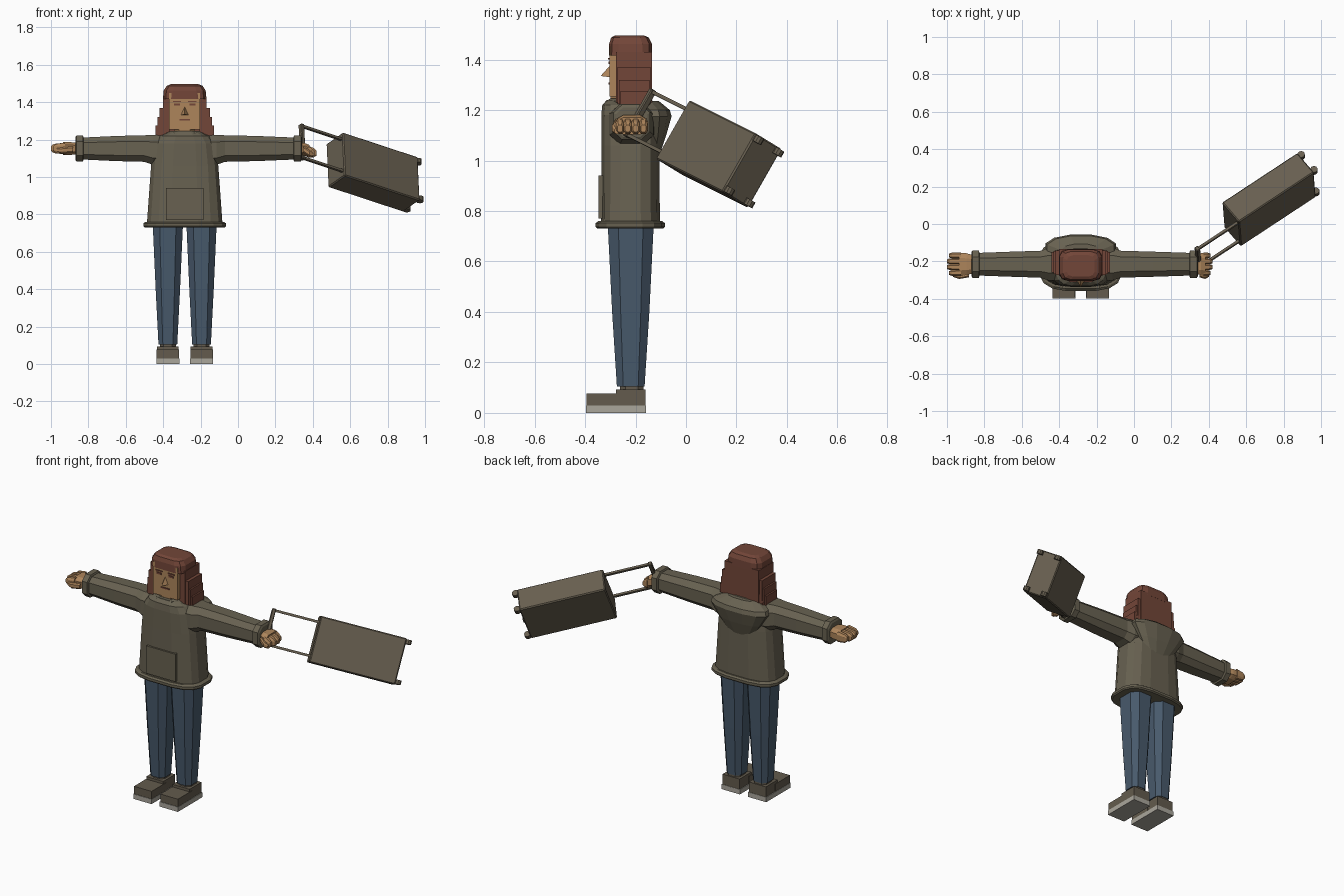
import bpy, bmesh
from math import cos, sin, pi, copysign
from mathutils import Matrix, Vector

if "Cube" in bpy.data.objects:
    bpy.data.objects.remove(bpy.data.objects["Cube"])

CX, CY = -0.285, -0.22   # body axis


def material(name, rgb):
    m = bpy.data.materials.new(name)
    m.use_nodes = True
    col = (*rgb, 1)
    m.diffuse_color = col
    m.node_tree.nodes["Principled BSDF"].inputs["Base Color"].default_value = col
    return m


JACKET = material("olive cloth", (0.138, 0.121, 0.082))
CASE = material("taupe case", (0.138, 0.115, 0.080))
SHOE = material("taupe shoe", (0.125, 0.105, 0.075))
JEANS = material("blue denim", (0.065, 0.102, 0.150))
HAIR = material("auburn hair", (0.171, 0.061, 0.040))
SKIN = material("tan skin", (0.42, 0.235, 0.105))
SOLE = material("pale rubber", (0.40, 0.38, 0.33))


def finish(name, bm, mat):
    bmesh.ops.recalc_face_normals(bm, faces=bm.faces)
    me = bpy.data.meshes.new(name)
    bm.to_mesh(me)
    bm.free()
    me.materials.append(mat)
    ob = bpy.data.objects.new(name, me)
    bpy.context.collection.objects.link(ob)
    return ob


def box(name, lo, hi, mat, frame=Matrix(), bevel=0):
    lo, hi = Vector(lo), Vector(hi)
    bm = bmesh.new()
    size = Matrix.Diagonal((*(hi - lo), 1))
    bmesh.ops.create_cube(bm, size=1, matrix=frame @ Matrix.Translation((lo + hi) / 2) @ size)
    if bevel:
        bmesh.ops.bevel(bm, geom=bm.edges[:], offset=bevel, segments=1, affect='EDGES')
    return finish(name, bm, mat)


def loft(name, rings, mat, sides=8, square=0.7, axis='z', phase=0.5):
    """Each ring is (position, centre_a, centre_b, radius_a, radius_b)."""
    bm = bmesh.new()
    loops = []
    for p, ca, cb, ra, rb in rings:
        loop = []
        for i in range(sides):
            t = 2 * pi * (i + phase) / sides
            a = ca + ra * copysign(abs(cos(t)) ** square, cos(t))
            b = cb + rb * copysign(abs(sin(t)) ** square, sin(t))
            loop.append(bm.verts.new((a, b, p) if axis == 'z' else (p, a, b)))
        loops.append(loop)
    for u, v in zip(loops, loops[1:]):
        for i in range(sides):
            j = (i + 1) % sides
            bm.faces.new((u[i], u[j], v[j], v[i]))
    bm.faces.new(loops[0])
    bm.faces.new(loops[-1])
    return finish(name, bm, mat)


# Legs and shoes
for side, s in (("right", -1), ("left", 1)):
    x = CX + s * 0.09
    loft(side + "_trouser_leg", [(0.105, x, -0.219, 0.053, 0.058), (0.40, x, -0.219, 0.069, 0.078),
                                 (0.76, x, -0.219, 0.086, 0.097)], JEANS)
    loft(side + "_ankle", [(0.08, x, -0.215, 0.045, 0.05), (0.115, x, -0.215, 0.045, 0.05)], SHOE)
    box(side + "_sole", (x - 0.062, -0.397, 0), (x + 0.062, -0.159, 0.03), SOLE)
    box(side + "_shoe_toe", (x - 0.060, -0.394, 0.03), (x + 0.060, -0.25, 0.077), SHOE)
    box(side + "_shoe_heel", (x - 0.058, -0.277, 0.03), (x + 0.058, -0.161, 0.093), SHOE)

# Jacket body, hem, pocket and collar
loft("jacket_body", [(0.745, CX, -0.22, 0.205, 0.118), (1.06, CX, -0.22, 0.182, 0.116),
                     (1.18, CX, -0.222, 0.165, 0.115), (1.22, CX, -0.225, 0.135, 0.108),
                     (1.24, CX, -0.225, 0.09, 0.09)], JACKET, sides=16, square=0.65)
loft("jacket_hem", [(0.73, CX, -0.221, 0.218, 0.132), (0.737, CX, -0.221, 0.224, 0.139),
                    (0.752, CX, -0.221, 0.224, 0.139), (0.76, CX, -0.221, 0.212, 0.128)],
     JACKET, sides=16, square=0.65)
box("front_pocket", (CX - 0.10, -0.346, 0.77), (CX + 0.10, -0.32, 0.94), JACKET)
loft("collar", [(1.19, CX, -0.235, 0.125, 0.10), (1.235, CX, -0.235, 0.105, 0.085),
                (1.245, CX, -0.235, 0.085, 0.07)], JACKET)

# Hood hanging across the back
loft("hood", [(1.02, CX, -0.13, 0.085, 0.025), (1.10, CX, -0.125, 0.145, 0.048),
              (1.175, CX, -0.125, 0.195, 0.07), (1.20, CX, -0.13, 0.185, 0.068),
              (1.235, CX, -0.155, 0.11, 0.05)], JACKET, sides=12, square=0.9)


# Sleeves, cuffs and hands
def arm(side, d, xs, wrist, tip, drop):
    zc, yc = 1.152, -0.215
    sizes = [(0.095, 0.085), (0.092, 0.084), (0.076, 0.075), (0.071, 0.071), (0.064, 0.062)]
    loft(side + "_sleeve", [(x, yc, zc - (0.008 if i < 2 else 0), a, b)
                            for i, (x, (a, b)) in enumerate(zip(xs, sizes))], JACKET, axis='x')
    c = xs[-1]
    loft(side + "_cuff", [(c - d * 0.004, yc, zc, 0.066, 0.064), (c, yc, zc, 0.077, 0.073),
                          (wrist - d * 0.006, yc, zc, 0.077, 0.073), (wrist, yc, zc, 0.066, 0.062)],
         JACKET, axis='x')
    span = tip - wrist
    knuckle = wrist + span * 0.5
    loft(side + "_palm", [(wrist - d * 0.03, yc, zc, 0.045, 0.03),
                          (wrist + span * 0.2, yc, zc - drop * 0.2, 0.062, 0.036),
                          (knuckle, yc, zc - drop * 0.6, 0.064, 0.036)], SKIN, axis='x')
    for i in range(4):
        y = yc + (i - 1.5) * 0.031
        short = 0.012 if i in (0, 3) else 0
        loft(f"{side}_finger_{i + 1}", [(knuckle - d * 0.01, y, zc - drop * 0.6, 0.018, 0.033),
                                        (tip - d * (0.015 + short), y, zc - drop * 0.9, 0.017, 0.026),
                                        (tip - d * short, y, zc - drop, 0.011, 0.014)], SKIN, axis='x')
    loft(side + "_thumb", [(wrist + span * 0.1, yc - 0.055, zc - 0.005, 0.016, 0.018),
                           (knuckle, yc - 0.064, zc - 0.01 - drop * 0.6, 0.016, 0.018),
                           (tip - span * 0.25, yc - 0.058, zc - 0.01 - drop, 0.01, 0.012)],
         SKIN, axis='x')


arm("right", -1, [-0.33, -0.455, -0.50, -0.65, -0.83], -0.87, -1.0, 0)
arm("left", 1, [-0.24, -0.115, -0.07, 0.10, 0.30], 0.342, 0.42, 0.025)

# Neck, head and face
loft("neck", [(1.20, CX, -0.25, 0.05, 0.05), (1.27, CX, -0.25, 0.06, 0.052)], SKIN)
box("head", (CX - 0.083, -0.303, 1.253), (CX + 0.083, -0.15, 1.45), SKIN)
bm = bmesh.new()
base = [bm.verts.new((CX + a, -0.30, z)) for a, z in ((-0.022, 1.33), (0.022, 1.33), (0, 1.378))]
tip = bm.verts.new((CX, -0.338, 1.335))
bm.faces.new(base)
for i in range(3):
    bm.faces.new((base[i], base[(i + 1) % 3], tip))
finish("nose", bm, SKIN)
for side, s in (("right", -1), ("left", 1)):
    x = CX + s * 0.041
    box(side + "_eyebrow", (x - 0.022, -0.309, 1.400), (x + 0.022, -0.301, 1.407), HAIR)
    box(side + "_eye", (x - 0.016, -0.308, 1.382), (x + 0.016, -0.301, 1.393), HAIR)
box("mouth", (CX - 0.028, -0.308, 1.302), (CX + 0.028, -0.301, 1.310), HAIR)

# Hair: rounded crown, back sheet and stepped side locks
loft("hair_crown", [(1.417, CX, -0.220, 0.118, 0.087), (1.462, CX, -0.220, 0.114, 0.086),
                    (1.487, CX, -0.222, 0.097, 0.076), (1.496, CX, -0.224, 0.075, 0.058)],
     HAIR, sides=12, square=0.45)
box("hair_back", (CX - 0.117, -0.20, 1.20), (CX + 0.117, -0.135, 1.43), HAIR)
for side, s in (("right", -1), ("left", 1)):
    for i, (w, bottom, top, front) in enumerate(((0.117, 1.23, 1.43, -0.278), (0.136, 1.225, 1.37, -0.272),
                                                 (0.146, 1.222, 1.32, -0.266), (0.156, 1.22, 1.275, -0.260))):
        a, b = sorted((CX + s * 0.08, CX + s * w))
        box(f"{side}_hair_lock_{i + 1}", (a, front, bottom), (b, -0.137 - i * 0.004, top), HAIR)
loft("hair_nape", [(1.19, CX, -0.165, 0.13, 0.03), (1.24, CX, -0.165, 0.15, 0.03),
                   (1.36, CX, -0.165, 0.12, 0.03)], HAIR, square=0.4)

# Suitcase in its own tilted frame: x length, y width, z thickness
lng = Vector((0.41, 0.27, -0.135)).normalized()
wid = Vector((0.011, -0.134, -0.235))
wid = (wid - lng * wid.dot(lng)).normalized()
thk = lng.cross(wid)
if thk.z < 0:
    thk = -thk
frame = Matrix((lng, wid, thk)).transposed().to_4x4()
frame.translation = (0.722, 0.13, 1.026)

box("suitcase_body", (-0.25, -0.134, -0.076), (0.25, 0.134, 0.076), CASE, frame, 0.006)
for s in (-1, 1):
    box(f"handle_bar_{'upper' if s < 0 else 'lower'}", (-0.512, s * 0.098 - 0.007, 0.052),
        (-0.24, s * 0.098 + 0.007, 0.066), CASE, frame)
    for t in (-1, 1):
        bm = bmesh.new()
        spot = frame @ Matrix.Translation((0.262, s * 0.116, t * 0.058)) @ Matrix.Rotation(pi / 2, 4, 'X')
        bmesh.ops.create_cone(bm, cap_ends=True, segments=10, radius1=0.02, radius2=0.02,
                              depth=0.026, matrix=spot)
        finish(f"wheel_{s}_{t}", bm, CASE)
box("handle_grip", (-0.525, -0.108, 0.045), (-0.503, 0.108, 0.073), CASE, frame, 0.004)
